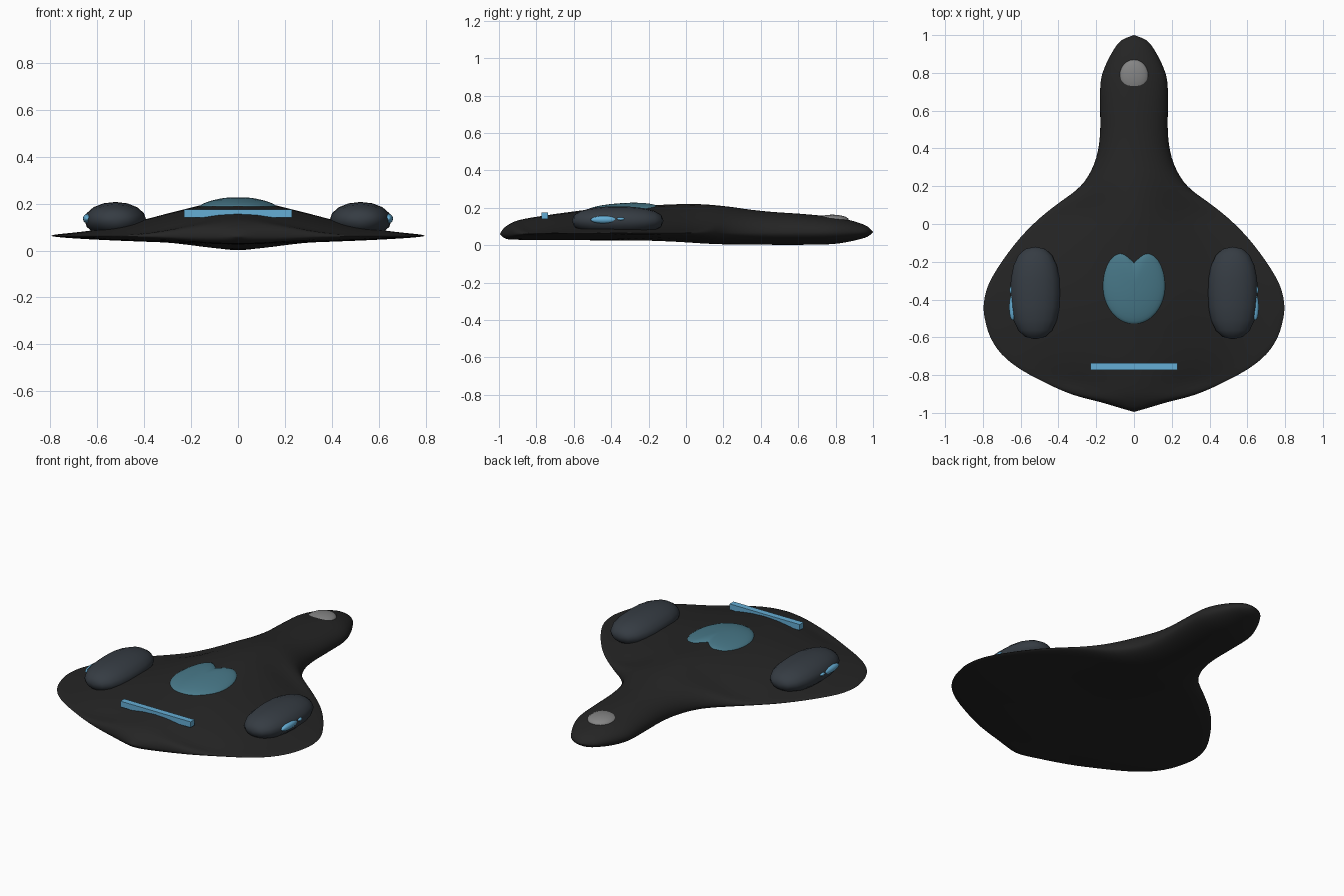
import bpy, bmesh, math

if "Cube" in bpy.data.objects:
    bpy.data.objects.remove(bpy.data.objects["Cube"])


def material(name, rgb):
    m = bpy.data.materials.new(name)
    m.diffuse_color = (*rgb, 1)
    m.use_nodes = True
    m.node_tree.nodes["Principled BSDF"].inputs["Base Color"].default_value = m.diffuse_color
    return m


BLACK = material("hull black", (0.018, 0.018, 0.018))
SLATE = material("pod slate", (0.036, 0.045, 0.056))
TEAL = material("canopy teal", (0.065, 0.19, 0.25))
BLUE = material("light blue", (0.13, 0.42, 0.66))
GREY = material("dome grey", (0.23, 0.23, 0.23))


def finish(bm, name, mat, angle=60):
    bmesh.ops.remove_doubles(bm, verts=bm.verts, dist=0.0005)
    bmesh.ops.recalc_face_normals(bm, faces=bm.faces)
    me = bpy.data.meshes.new(name)
    bm.to_mesh(me)
    bm.free()
    me.materials.append(mat)
    ob = bpy.data.objects.new(name, me)
    bpy.context.collection.objects.link(ob)
    bpy.ops.object.select_all(action='DESELECT')
    bpy.context.view_layer.objects.active = ob
    ob.select_set(True)
    bpy.ops.object.shade_smooth_by_angle(angle=math.radians(angle))
    return ob


def bridge(bm, rings, closed=True):
    for a, b in zip(rings, rings[1:]):
        n = len(a)
        for i in range(n if closed else n - 1):
            j = (i + 1) % n
            bm.faces.new((a[i], a[j], b[j], b[i]))


# Hull stations: y, half width, top z, bottom z
STATIONS = [
    (-0.995, 0.0, 0.06, 0.06), (-0.975, 0.07, 0.09, 0.04), (-0.945, 0.17, 0.112, 0.03),
    (-0.905, 0.32, 0.13, 0.029), (-0.85, 0.45, 0.143, 0.028), (-0.77, 0.60, 0.156, 0.027),
    (-0.69, 0.70, 0.168, 0.027), (-0.60, 0.76, 0.18, 0.027), (-0.50, 0.79, 0.193, 0.026),
    (-0.42, 0.795, 0.20, 0.026), (-0.32, 0.77, 0.206, 0.025), (-0.20, 0.70, 0.212, 0.024),
    (-0.07, 0.60, 0.218, 0.019), (0.03, 0.50, 0.22, 0.013), (0.11, 0.40, 0.217, 0.008),
    (0.18, 0.305, 0.211, 0.005), (0.25, 0.245, 0.203, 0.004), (0.35, 0.20, 0.189, 0.003),
    (0.47, 0.18, 0.177, 0.002), (0.62, 0.179, 0.167, 0.002), (0.75, 0.177, 0.155, 0.004),
    (0.83, 0.155, 0.144, 0.011), (0.91, 0.115, 0.124, 0.027), (0.97, 0.07, 0.10, 0.045),
    (1.0, 0.0, 0.07, 0.07)]


def spline(pts, steps):
    out = []
    for i in range(len(pts) - 1):
        p0, p1, p2, p3 = (pts[min(max(i + k, 0), len(pts) - 1)] for k in (-1, 0, 1, 2))
        for s in range(steps):
            t = s / steps
            out.append(tuple(b + 0.5 * t * (c - a + t * (2 * a - 5 * b + 4 * c - d
                       + t * (3 * (b - c) + d - a))) for a, b, c, d in zip(p0, p1, p2, p3)))
    return out + [pts[-1]]


ROWS = spline(STATIONS, 3)


def height(row, t, upper=True):
    """Hull z at fraction t of the half width: flared wings, rounded neck."""
    y, w, top, bot = row
    edge = 0.065 + 0.005 * y
    k = min(max((w - 0.18) / 0.35, 0), 1)
    k = k * k * (3 - 2 * k)
    rnd = math.sqrt(max(0, 1 - t * t))
    if upper:
        flare = 0.82 * max(0, math.cos(math.pi * t / 2)) ** 2.5 + 0.18 * rnd
        return edge + (top - edge) * (k * flare + (1 - k) * rnd)
    return edge + (bot - edge) * (k * (0.5 * (1 - t) + 0.5 * rnd) + (1 - k) * rnd)


def hull_z(x, y):
    for a, b in zip(ROWS, ROWS[1:]):
        if a[0] <= y <= b[0]:
            f = (y - a[0]) / (b[0] - a[0])
            row = tuple(p + f * (q - p) for p, q in zip(a, b))
            return height(row, min(1, abs(x) / row[1]))


# Hull
bm = bmesh.new()
N = 48
rings = []
for row in ROWS:
    ring = []
    for i in range(N):
        a = 2 * math.pi * i / N
        c = math.cos(a)
        ring.append(bm.verts.new((row[1] * c, row[0], height(row, abs(c), math.sin(a) >= 0))))
    rings.append(ring)
bridge(bm, rings)
finish(bm, "hull", BLACK, 80)


def ellipsoid(name, mat, center, radii, power=2.0, seg=24, rings=12):
    """Ellipsoid along y; a higher power gives blunter ends."""
    bm = bmesh.new()
    loops = []
    for r in range(rings + 1):
        u = -math.cos(math.pi * r / rings)
        s = max(0, 1 - abs(u) ** power) ** (1 / power)
        loops.append([bm.verts.new((center[0] + radii[0] * s * math.cos(2 * math.pi * i / seg),
                                    center[1] + radii[1] * u,
                                    center[2] + radii[2] * s * math.sin(2 * math.pi * i / seg)))
                      for i in range(seg)])
    bridge(bm, loops)
    return finish(bm, name, mat)


# Engine pods with their outer lights
for side, sx in (("right", 1), ("left", -1)):
    ellipsoid(side + "_pod", SLATE, (sx * 0.523, -0.365, 0.13), (0.132, 0.245, 0.077), 2.4, 16, 10)
    ellipsoid(side + "_pod_light", BLUE, (sx * 0.643, -0.44, 0.136), (0.018, 0.07, 0.02))
    ellipsoid(side + "_pod_small_light", BLUE, (sx * 0.645, -0.35, 0.14), (0.014, 0.022, 0.009))

# Tail dome
ellipsoid("tail_dome", GREY, (0, 0.782, 0.135), (0.078, 0.088, 0.028))


# Heart-shaped canopy that follows the hull
def canopy_outline(a):
    u = abs(math.sin(a))
    if math.cos(a) < 0:
        y = 0.2 * math.cos(a)
    elif u > 0.42:
        y = 0.175 * math.sqrt(max(0, 1 - ((u - 0.42) / 0.58) ** 2))
    else:
        y = 0.175 - 0.05 * ((0.42 - u) / 0.42) ** 1.5
    return 0.165 * math.sin(a), y


bm = bmesh.new()
rings = []
for r in range(9):
    s = math.sin(math.pi / 2 * r / 8)
    ring = []
    for i in range(64):
        ox, oy = canopy_outline(2 * math.pi * i / 64)
        x, y = ox * s, -0.33 + oy * s
        ring.append(bm.verts.new((x, y, hull_z(x, y) - 0.003 + 0.023 * math.sqrt(max(0, 1 - s * s)))))
    rings.append(ring)
bridge(bm, rings)
finish(bm, "canopy", TEAL)

# Front light bar
bm = bmesh.new()
bmesh.ops.create_cube(bm, size=1)
for v in bm.verts:
    v.co = (v.co.x * 0.46, -0.755 + v.co.y * 0.036, 0.157 + v.co.z * 0.034)
finish(bm, "front_light_bar", BLUE, 30)
